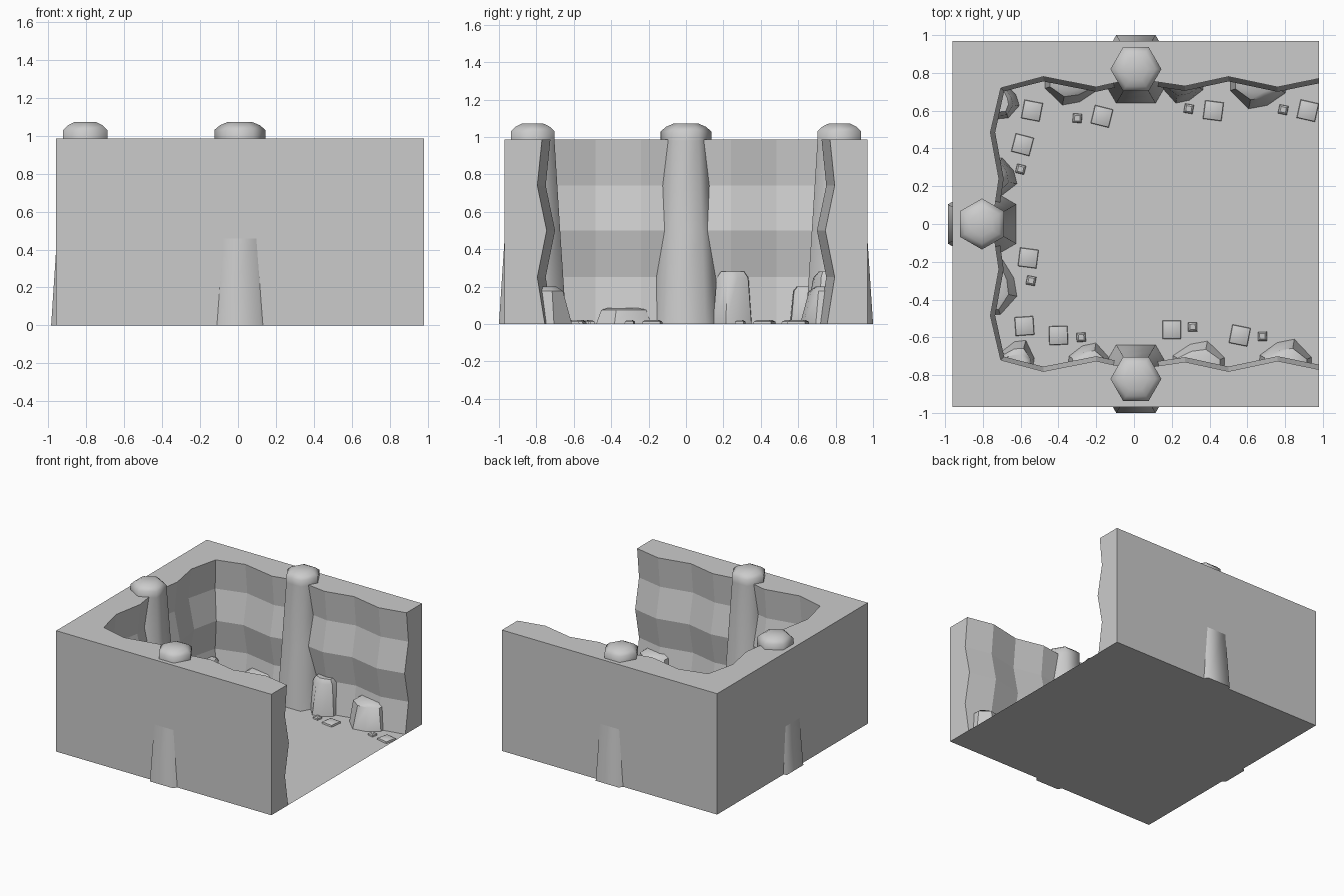
import bpy, bmesh, math, random
from mathutils import Vector

if "Cube" in bpy.data.objects:
    bpy.data.objects.remove(bpy.data.objects["Cube"])

random.seed(4)
H = 0.985
X0, X1, Y = -0.96, 0.98, 0.97


def finish(name, bm, angle=None):
    bmesh.ops.recalc_face_normals(bm, faces=bm.faces)
    me = bpy.data.meshes.new(name)
    bm.to_mesh(me)
    bm.free()
    if angle is not None:
        me.shade_smooth()
        me.set_sharp_from_angle(angle=math.radians(angle))
    ob = bpy.data.objects.new(name, me)
    bpy.context.collection.objects.link(ob)
    return ob


def loft(name, rings, angle=None):
    """Closed solid through stacked rings of equal point count."""
    bm = bmesh.new()
    vs = [[bm.verts.new(p) for p in r] for r in rings]
    n = len(vs[0])
    for a, b in zip(vs, vs[1:]):
        for i in range(n):
            j = (i + 1) % n
            bm.faces.new((a[i], a[j], b[j], b[i]))
    bm.faces.new(vs[0][::-1])
    bm.faces.new(vs[-1])
    return finish(name, bm, angle)


# Rocky U-shaped wall: smooth outside, zigzag inside both in plan and height
side = [(0.98, 0.77), (0.76, 0.725), (0.5, 0.78), (0.27, 0.73), (0.0, 0.77),
        (-0.2, 0.725), (-0.48, 0.78)]
rear = [(-0.76, 0.485), (-0.715, 0.24), (-0.75, 0.0), (-0.715, -0.24), (-0.76, -0.485)]
path = [(p, (0, 1)) for p in side] + [((-0.705, 0.72), (-0.7, 0.7))]
path += [(p, (-1, 0)) for p in rear]
path += [((-0.705, -0.72), (-0.7, -0.7))] + [((x, -y), (0, -1)) for x, y in side[::-1]]
levels = [(0, -0.015), (0.25, 0.025), (0.5, -0.025), (0.74, 0.025), (H, 0)]

bm = bmesh.new()
inner = [[bm.verts.new((p[0] + n[0] * o, p[1] + n[1] * o, z)) for p, n in path]
         for z, o in levels]
corners = [(X1, -Y), (X0, -Y), (X0, Y), (X1, Y)]
lo = [bm.verts.new((x, y, 0)) for x, y in corners]
hi = [bm.verts.new((x, y, H)) for x, y in corners]
for a, b in zip(inner, inner[1:]):
    for i in range(len(a) - 1):
        bm.faces.new((a[i], a[i + 1], b[i + 1], b[i]))
for i in range(3):
    bm.faces.new((lo[i], lo[i + 1], hi[i + 1], hi[i]))
bm.faces.new(inner[-1] + hi)                                    # top rim
bm.faces.new([r[0] for r in inner] + [hi[3], lo[3]])            # open ends
bm.faces.new([r[-1] for r in inner] + [hi[0], lo[0]])
finish("rocky_wall", bm)

# Floor
bm = bmesh.new()
bm.faces.new([bm.verts.new((x, y, 0)) for x, y in reversed(corners)])
finish("floor", bm)

# Tapered six-sided columns with domed tops
column = [(0, 0.208), (0.5, 0.17), (0.98, 0.135), (1.03, 0.135), (1.055, 0.105), (1.072, 0.065)]
for name, cx, cy, turn in (("back_column", 0.01, 0.82, 0), ("front_column", 0.01, -0.82, 0),
                           ("side_column", -0.805, 0.0, 30)):
    loft(name, [[(cx + r * math.cos(math.radians(60 * k + turn)),
                  cy + r * math.sin(math.radians(60 * k + turn)), z) for k in range(6)]
                for z, r in column], 65)


# Boulders leaning on the walls: wall point, direction along wall, half length, depth, height
def boulder(name, x, y, heading, half, depth, h):
    t = Vector((math.cos(heading), math.sin(heading), 0))
    n = Vector((-t.y, t.x, 0))
    plan = [(-1, -0.5), (1, -0.5), (1, 0.2), (0.35, 1), (-0.3, 0.85), (-0.95, 0.3)]
    rings = []
    for z, s, d in ((0, 1, 1), (0.88, 0.82, 0.6), (1, 0.6, 0.3)):
        rings.append([Vector((x, y, z * h)) + t * (u * half * s)
                      + n * (depth * (v * d if v > 0 else v)) for u, v in plan])
    loft(name, rings, 40)


P = math.pi
boulders = [(-0.69, 0.65, -P * 0.3 - P / 6, 0.09, 0.08, 0.2), (-0.33, 0.74, P, 0.14, 0.11, 0.16),
            (0.26, 0.74, P, 0.11, 0.10, 0.28), (0.66, 0.73, P, 0.15, 0.12, 0.20),
            (-0.73, 0.25, -P / 2, 0.105, 0.11, 0.28), (-0.73, -0.33, -P / 2, 0.15, 0.11, 0.085),
            (-0.62, -0.72, -0.15, 0.09, 0.11, 0.16), (-0.24, -0.73, 0, 0.11, 0.10, 0.16),
            (0.34, -0.73, 0, 0.14, 0.11, 0.09), (0.80, -0.73, 0, 0.14, 0.12, 0.20)]
for i, b in enumerate(boulders):
    boulder(f"boulder_{i + 1}", *b)

# Flat loose stones scattered along the walls
large = [(-0.54, 0.60), (-0.17, 0.57), (0.42, 0.60), (0.92, 0.60), (-0.59, 0.42),
         (-0.56, -0.18), (-0.58, -0.54), (-0.40, -0.59), (0.20, -0.56), (0.56, -0.59)]
small = [(-0.30, 0.56), (0.29, 0.61), (0.79, 0.605), (-0.60, 0.29), (-0.545, -0.30),
         (-0.28, -0.60), (0.31, -0.545), (0.68, -0.595)]
for label, spots, r, h in (("large_stone", large, 0.07, 0.022), ("small_stone", small, 0.034, 0.02)):
    for i, (x, y) in enumerate(spots):
        a = P / 4 + random.uniform(-0.28, 0.1)
        loft(f"{label}_{i + 1}",
             [[(x + r * s * math.cos(a + k * P / 2), y + r * s * math.sin(a + k * P / 2), z)
               for k in range(4)] for z, s in ((0, 1), (h * 0.6, 0.95), (h, 0.6))], 40)
